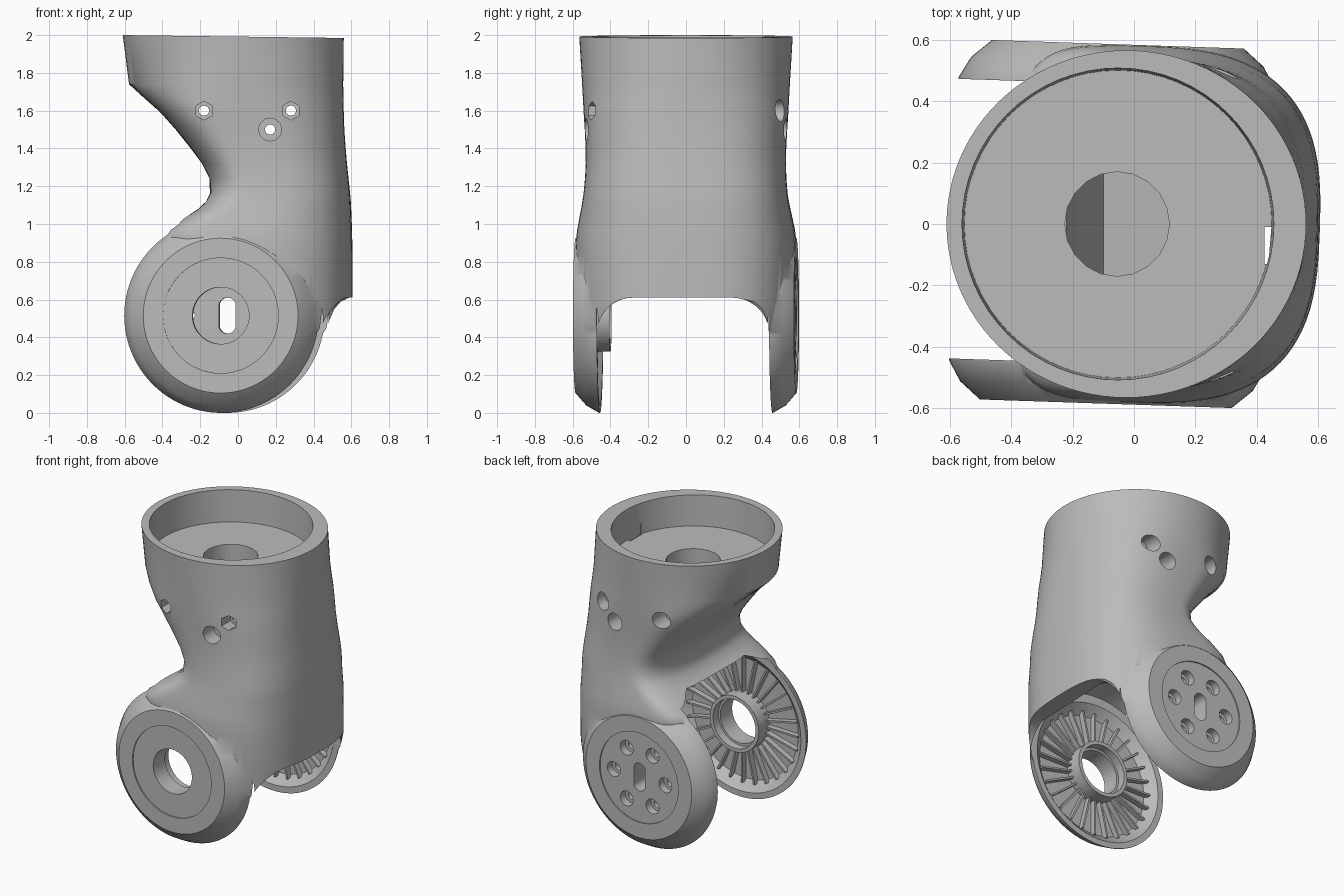
import bpy, bmesh
from math import pi, sin, cos, radians, copysign
from mathutils import Matrix, Vector

old = bpy.data.objects.get("Cube")
if old:
    bpy.data.objects.remove(old, do_unlink=True)

grey = bpy.data.materials.new("satin grey")
grey.use_nodes = True
tone = (0.5, 0.5, 0.5, 1)
grey.diffuse_color = tone
grey.node_tree.nodes["Principled BSDF"].inputs["Base Color"].default_value = tone

TURN = -0.034
TILT = Matrix.Rotation(TURN, 4, 'Z')
ALONG_Y = Matrix.Rotation(-pi / 2, 4, 'X')            # local z becomes world y
PIVOT = Matrix.Translation((-0.072, 0, 0.515)) @ TILT @ ALONG_Y
ALONG_X = Matrix(((0, 0, 1, 0), (1, 0, 0, 0), (0, 1, 0, 0), (0, 0, 0, 1)))
UPRIGHT = Matrix.Rotation(pi / 2, 4, 'X')             # outline drawn in x and z


def finish(bm, name):
    bmesh.ops.recalc_face_normals(bm, faces=bm.faces)
    mesh = bpy.data.meshes.new(name)
    bm.to_mesh(mesh)
    bm.free()
    mesh.materials.append(grey)
    obj = bpy.data.objects.new(name, mesh)
    bpy.context.collection.objects.link(obj)
    return obj


def skin(name, rings, matrix=Matrix(), closed=False):
    """Skin a solid through equal rings of points; closed makes a torus-like loop."""
    bm = bmesh.new()
    loops = [[bm.verts.new(matrix @ Vector(p)) for p in ring] for ring in rings]
    pairs = list(zip(loops, loops[1:]))
    if closed:
        pairs.append((loops[-1], loops[0]))
    else:
        bm.faces.new(loops[0])
        bm.faces.new(loops[-1])
    count = len(loops[0])
    for a, b in pairs:
        for i in range(count):
            j = (i + 1) % count
            bm.faces.new((a[i], a[j], b[j], b[i]))
    return finish(bm, name)


def prism(name, outline, low, high, matrix=Matrix()):
    return skin(name, [[(x, y, h) for x, y in outline] for h in (low, high)], matrix)


def circle(r, n=64, x=0, y=0):
    return [(x + r * cos(2 * pi * i / n), y + r * sin(2 * pi * i / n)) for i in range(n)]


def revolve(name, profile, closed=False):
    return skin(name, [[(x, y, h) for x, y in circle(r, 96)] for r, h in profile], PIVOT, closed)


def combine(target, tool, operation='DIFFERENCE'):
    mod = target.modifiers.new(tool.name, 'BOOLEAN')
    mod.operation, mod.solver, mod.object = operation, 'EXACT', tool
    bpy.context.view_layer.objects.active = target
    bpy.ops.object.modifier_apply(modifier=mod.name)
    bpy.data.objects.remove(tool, do_unlink=True)


# Housing sections: height, left x, right x, centre x, half depth, left and right squareness
SECTIONS = [
    (0.36, -0.4, 0.6, 0, 0.55, 2.5, 2.4), (0.45, -0.44, 0.605, 0, 0.57, 2.8, 2.7),
    (0.6, -0.45, 0.605, 0, 0.58, 3, 2.8), (0.85, -0.45, 0.605, 0, 0.582, 3.2, 2.8),
    (0.93, -0.415, 0.603, 0, 0.579, 4, 2.8), (0.97, -0.375, 0.602, 0, 0.574, 4.5, 2.8),
    (1.03, -0.285, 0.6, 0.02, 0.563, 4.5, 2.8), (1.08, -0.205, 0.598, 0.05, 0.553, 4, 2.8),
    (1.12, -0.165, 0.596, 0.07, 0.546, 3.5, 2.8), (1.16, -0.147, 0.593, 0.08, 0.54, 3, 2.8),
    (1.24, -0.15, 0.585, 0.08, 0.533, 2.8, 2.75), (1.32, -0.19, 0.577, 0.06, 0.53, 2.9, 2.7),
    (1.4, -0.25, 0.57, 0.04, 0.531, 3, 2.65), (1.5, -0.33, 0.563, 0.02, 0.536, 3.1, 2.6),
    (1.59, -0.41, 0.56, 0, 0.542, 3, 2.5), (1.67, -0.5, 0.558, -0.01, 0.546, 2.5, 2.35),
    (1.74, -0.577, 0.557, -0.02, 0.55, 2.05, 2.25), (2, -0.61, 0.56, -0.025, 0.565, 2, 2)]


def section(z, left, right, mid, depth, left_power, right_power):
    ring = []
    spin = Matrix.Rotation(TURN * min(1, max(0, (1.5 - z) * 2)), 4, 'Z')
    for c, s in circle(1, 96):
        reach, power = (right - mid, right_power) if c > 0 else (mid - left, left_power)
        x = mid + copysign(abs(c) ** (2 / power), c) * reach
        y = copysign(abs(s) ** (2 / power), s) * depth
        drop = 0.013 * (x - left) if z == 2 else 0
        ring.append(spin @ Vector((x, y, z - drop)))
    return ring


housing = skin("housing", [section(*row) for row in SECTIONS])

# Scoop the lower rear edge down into the round cheeks
scoop = [(0.7, 0.61), (0.59, 0.61), (0.545, 0.59), (0.51, 0.55), (0.475, 0.47),
         (0.445, 0.39), (0.41, 0.3), (0.7, 0.3)]
combine(housing, prism("scoop", scoop, -1, 1, UPRIGHT))

# Bevelled round cheeks on both sides of the pivot
for side in (-1, 1):
    profile = [(0.515, 0.3), (0.515, 0.46), (0.476, 0.528), (0.41, 0.585)]
    combine(housing, revolve("cheek", [(r, side * h) for r, h in profile]), 'UNION')

# Fork cavity and the rounded tunnel that opens the rear wall
combine(housing, revolve("cavity", [(0.535, -0.455), (0.57, -0.3), (0.57, 0.3), (0.535, 0.455)]))
arch = [(0.455, -1), (0.455, 0.41)]
arch += [(0.265 + 0.19 * cos(a), 0.42 + 0.19 * sin(a)) for a in (radians(10 * i) for i in range(1, 10))]
arch += [(-y, z) for y, z in reversed(arch)]
combine(housing, prism("tunnel", arch, -0.6, 1, TILT @ ALONG_X))

# Top socket, centre bore with its sloped pocket, and cable slot
socket = skin("socket", [[(x, y, z) for x, y in circle(r, 64, -0.052)]
                         for r, z in ((0.5, 1.78), (0.511, 2.1))])
combine(housing, socket)
combine(housing, prism("bore", circle(0.17, 20, -0.055), 1.52, 1.9))
pocket = [(-0.22, 1.56), (-0.22, 1.5), (-0.1, 1.24), (0.12, 1.2), (0.12, 1.56)]
combine(housing, prism("bore_pocket", pocket, -0.17, 0.17, UPRIGHT))
slit = [(0.425, -0.13), (0.437, -0.13), (0.447, -0.01), (0.425, -0.01)]
combine(housing, prism("cable_slot", slit, 0.5, 1.85))

# Cross bolts with nut pockets in front and round counterbores behind
for x, z, radius, sides in ((-0.18, 1.6, 0.05, 6), (0.28, 1.6, 0.05, 6), (0.17, 1.5, 0.06, 24)):
    place = Matrix.Translation((x, 0, z)) @ ALONG_Y @ Matrix.Rotation(pi / 6, 4, 'Z')
    combine(housing, prism("bolt_hole", circle(0.027, 20), -1, 1, place))
    combine(housing, prism("front_pocket", circle(radius, sides), -1, -0.42, place))
    combine(housing, prism("rear_pocket", circle(0.058, 24), 0.4, 1, place))

# Shallow round panels outside and ring-shaped dishes inside both cheeks
for side in (-1, 1):
    combine(housing, revolve("panel", [(0.305, side * 0.577), (0.305, side * 0.7)]))
    core = 0.17 if side < 0 else 0.26
    dish = [(core, 0.4), (core, 0.515), (0.41, 0.515), (0.475, 0.455), (0.475, 0.4)]
    combine(housing, revolve("dish", [(r, side * h) for r, h in dish], closed=True))

# Front cheek: bearing hole
combine(housing, revolve("bearing_hole", [(0.15, -0.8), (0.15, -0.3)]))

# Back cheek: slot and ring of counterbored screws
slot = [(x, y + copysign(0.05, y)) for x, y in circle(0.045, 30) if abs(y) > 0.001]
combine(housing, prism("slot", slot, 0.3, 0.8, PIVOT))
for i in range(6):
    a = i * pi / 3
    at = dict(x=0.2 * cos(a), y=0.2 * sin(a))
    combine(housing, prism("screw_hole", circle(0.028, 16, **at), 0.3, 0.8, PIVOT))
    combine(housing, prism("screw_seat", circle(0.05, 24, **at), 0.525, 0.8, PIVOT))

# Bearing hub inside the front cheek
hub = revolve("bearing_hub", [(0.15, -0.56), (0.19, -0.56), (0.19, -0.4), (0.165, -0.4),
                              (0.165, -0.47), (0.15, -0.47)], closed=True)

# Thin radial ribs inside both cheeks
for name, side, inner in (("front_ribs", -1, 0.18), ("back_ribs", 1, 0.25)):
    bm = bmesh.new()
    size = Matrix.Diagonal((0.43 - inner, 0.012, 0.045, 1))
    offset = Matrix.Translation(((0.43 + inner) / 2, 0, side * 0.5))
    for i in range(28):
        spin = Matrix.Rotation(2 * pi * i / 28, 4, 'Z')
        bmesh.ops.create_cube(bm, size=1, matrix=PIVOT @ spin @ offset @ size)
    finish(bm, name)

# Smooth the curved faces and keep crisp edges
for obj in (housing, hub):
    bpy.ops.object.select_all(action='DESELECT')
    obj.select_set(True)
    bpy.context.view_layer.objects.active = obj
    bpy.ops.object.shade_smooth_by_angle(angle=radians(32))
